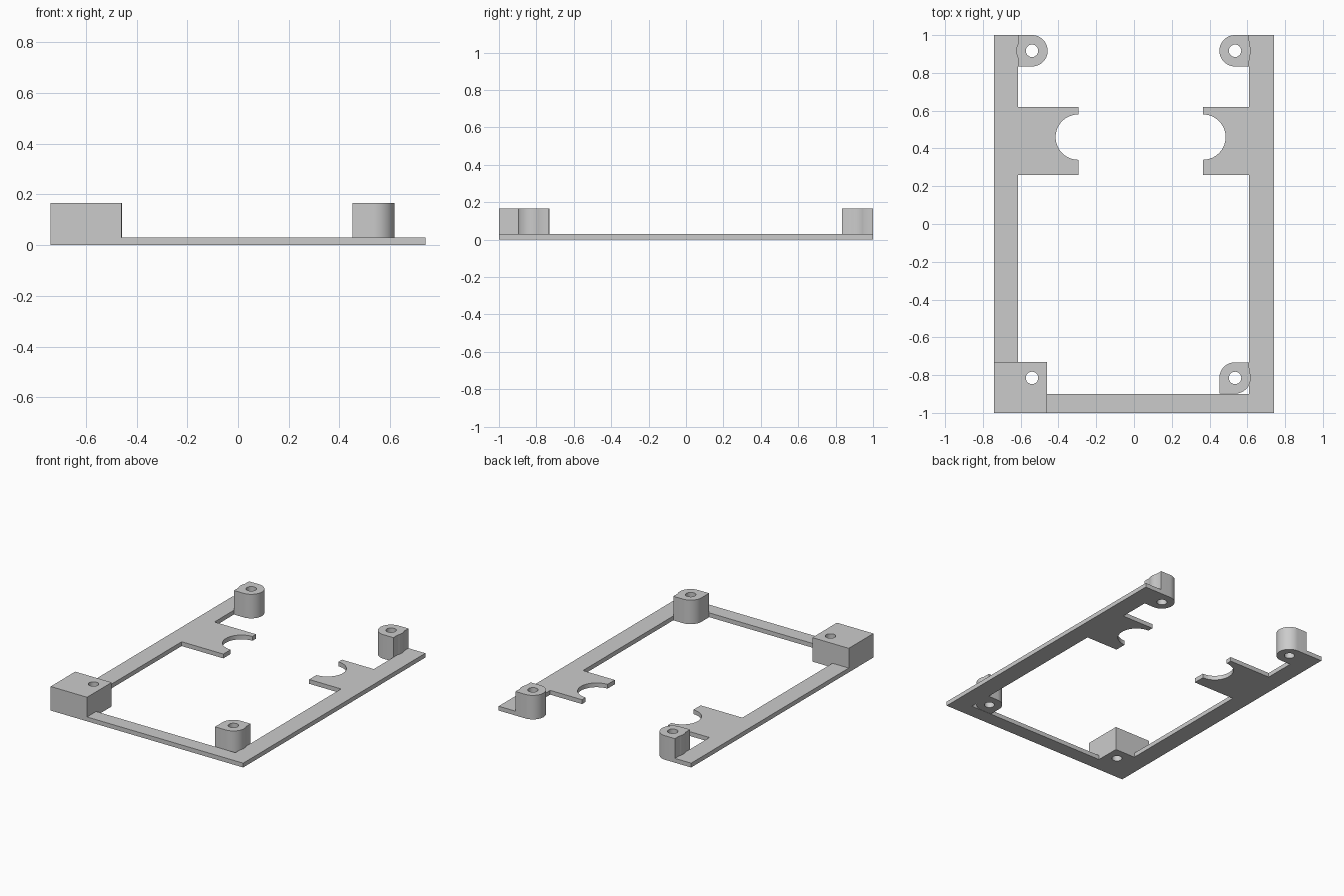
import bpy
import bmesh
from math import cos, sin, radians

cube = bpy.data.objects.get("Cube")
if cube:
    bpy.data.objects.remove(cube, do_unlink=True)

PLATE = 0.03      # frame thickness
TALL = 0.167      # post height
POST_R = 0.083
HOLE_R = 0.033
NOTCH_R = 0.12

grey = bpy.data.materials.new("light_grey")
grey.use_nodes = True
colour = (0.6, 0.6, 0.6, 1)
grey.diffuse_color = colour
grey.node_tree.nodes["Principled BSDF"].inputs["Base Color"].default_value = colour


def arc(cx, cy, r, start, end, steps=24):
    """Points along an arc, angles in degrees."""
    angles = [radians(start + (end - start) * i / steps) for i in range(steps + 1)]
    return [(cx + r * cos(a), cy + r * sin(a)) for a in angles]


def extrude_profile(name, loops, height):
    """Filled outline, with inner loops as holes, standing on the ground."""
    curve = bpy.data.curves.new(name + "_profile", "CURVE")
    curve.dimensions = "2D"
    curve.fill_mode = "BOTH"
    curve.extrude = height / 2
    for loop in loops:
        spline = curve.splines.new("POLY")
        spline.points.add(len(loop) - 1)
        for point, (x, y) in zip(spline.points, loop):
            point.co = (x, y, 0, 1)
        spline.use_cyclic_u = True
    helper = bpy.data.objects.new(name + "_profile", curve)
    bpy.context.collection.objects.link(helper)
    bpy.context.view_layer.update()
    graph = bpy.context.evaluated_depsgraph_get()
    mesh = bpy.data.meshes.new_from_object(helper.evaluated_get(graph))
    bpy.data.objects.remove(helper, do_unlink=True)

    bm = bmesh.new()
    bm.from_mesh(mesh)
    bmesh.ops.remove_doubles(bm, verts=bm.verts, dist=0.0001)
    bmesh.ops.translate(bm, verts=bm.verts, vec=(0, 0, height / 2))
    bmesh.ops.recalc_face_normals(bm, faces=bm.faces)
    bm.to_mesh(mesh)
    bm.free()
    mesh.name = name
    mesh.materials.clear()
    mesh.materials.append(grey)
    obj = bpy.data.objects.new(name, mesh)
    bpy.context.collection.objects.link(obj)
    bpy.ops.object.select_all(action="DESELECT")
    obj.select_set(True)
    bpy.context.view_layer.objects.active = obj
    bpy.ops.object.shade_smooth_by_angle(angle=radians(30))
    return obj


def tab(rail_x, tip_x, start, end):
    """Notched tab outline, running from its back edge to its front edge."""
    return ([(rail_x, 0.62), (tip_x, 0.62)]
            + arc(tip_x, 0.46, NOTCH_R, start, end, 32)
            + [(tip_x, 0.26), (rail_x, 0.26)])


def hole(cx, cy):
    return arc(cx, cy, HOLE_R, 0, 345, 23)


# Flat frame: one plain side rail, and an L of side rail and front rail
extrude_profile("right_rail", [
    [(-0.74, -0.73), (-0.74, 1), (-0.615, 1)]
    + tab(-0.615, -0.295, 90, 270)
    + [(-0.615, -0.73)]], PLATE)
extrude_profile("left_and_front_rail", [
    [(-0.46, -1), (0.74, -1), (0.74, 1), (0.61, 1)]
    + tab(0.61, 0.365, 90, -90)
    + [(0.61, -0.9), (-0.46, -0.9)]], PLATE)

# Square corner block with a through hole
extrude_profile("corner_block", [
    [(-0.74, -1), (-0.46, -1), (-0.46, -0.73), (-0.74, -0.73)],
    hole(-0.54, -0.815)], TALL)

# Back posts: round inwards, squared against the rail with a slight bulge
for name, side, cx in (("back_left_post", 1, 0.535), ("back_right_post", -1, -0.54)):
    cy, flat = 0.917, 0.075
    outline = (arc(0, 0, POST_R, 90, 270)
               + [(flat, -POST_R)]
               + arc(0, 0, POST_R, -25, 25, 8)
               + [(flat, POST_R)])
    extrude_profile(name, [[(cx + side * x, cy + y) for x, y in outline],
                           hole(cx, cy)], TALL)

# Front post: two opposite corners squared, the other two rounded
cx, cy = 0.535, -0.815
outline = (arc(cx, cy, POST_R, 90, 180, 12)
           + [(cx - POST_R, cy - POST_R)]
           + arc(cx, cy, POST_R, 270, 385, 16)
           + [(cx + 0.075, cy + POST_R)])
extrude_profile("front_left_post", [outline, hole(cx, cy)], TALL)
